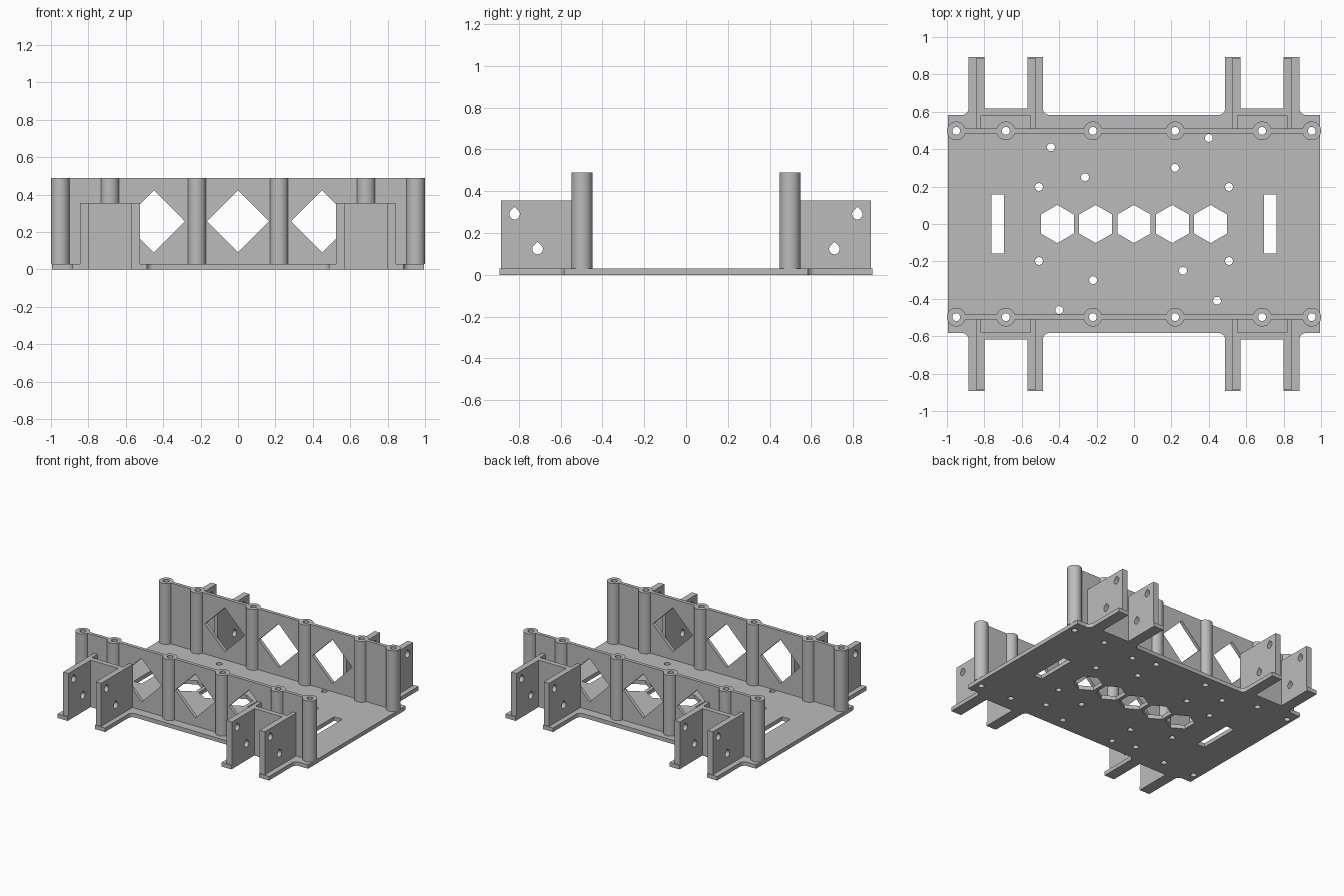
import bpy, bmesh
from math import sin, cos, pi, radians

if "Cube" in bpy.data.objects:
    bpy.data.objects.remove(bpy.data.objects["Cube"])

grey = bpy.data.materials.new("plain grey")
grey.use_nodes = True
grey.diffuse_color = (0.5, 0.5, 0.5, 1)
grey.node_tree.nodes["Principled BSDF"].inputs["Base Color"].default_value = (0.5, 0.5, 0.5, 1)

PLATE_TOP, WALL_TOP, BRACKET_TOP = 0.03, 0.49, 0.355
WALL_Y = 0.498
POST_X = [s * x for x in (0.22, 0.685, 0.95) for s in (-1, 1)]


def ngon(u, v, r, n, start=0.0):
    return [(u + r * cos(start + 2 * pi * i / n), v + r * sin(start + 2 * pi * i / n)) for i in range(n)]


def rect(u0, u1, v0, v1):
    return [(u0, v0), (u1, v0), (u1, v1), (u0, v1)]


def teardrop(u, v, r):
    arc = [(u + r * cos(a), v + r * sin(a)) for a in (radians(135 + 270 * i / 24) for i in range(25))]
    return arc + [(u, v + r * 1.41)]


def prism(name, loops, axis, lo, hi):
    """Extrude closed outlines along an axis, all into one object."""
    place = {"x": lambda u, v, w: (w, u, v),
             "y": lambda u, v, w: (u, w, v),
             "z": lambda u, v, w: (u, v, w)}[axis]
    bm = bmesh.new()
    for pts in loops:
        a = [bm.verts.new(place(u, v, lo)) for u, v in pts]
        b = [bm.verts.new(place(u, v, hi)) for u, v in pts]
        bm.faces.new(a)
        bm.faces.new(b)
        for i in range(len(a)):
            j = (i + 1) % len(a)
            bm.faces.new((a[i], a[j], b[j], b[i]))
    bmesh.ops.recalc_face_normals(bm, faces=bm.faces)
    mesh = bpy.data.meshes.new(name)
    bm.to_mesh(mesh)
    bm.free()
    mesh.materials.append(grey)
    obj = bpy.data.objects.new(name, mesh)
    bpy.context.collection.objects.link(obj)
    return obj


def combine(obj, tool, operation):
    """Apply a boolean and discard the tool."""
    mod = obj.modifiers.new("cut", "BOOLEAN")
    mod.operation, mod.solver, mod.object = operation, "EXACT", tool
    with bpy.context.temp_override(object=obj, active_object=obj):
        bpy.ops.object.modifier_apply(modifier=mod.name)
    bpy.data.objects.remove(tool)


def smooth(obj):
    bpy.ops.object.select_all(action="DESELECT")
    obj.select_set(True)
    bpy.context.view_layer.objects.active = obj
    bpy.ops.object.shade_smooth_by_angle(angle=radians(30))


# Base plate: one quarter of the outline with two filleted arms, then mirrored
R = 0.035
EDGE, STEP, TIP = 0.583, 0.618, 0.893
quarter_turn = [pi / 2 * i / 6 for i in range(7)]
quarter = [(0.995, EDGE)]
quarter += [(0.885 + R - R * sin(a), STEP - R * cos(a)) for a in quarter_turn]
quarter += [(0.885, TIP), (0.80, TIP), (0.80, STEP), (0.57, STEP), (0.57, TIP), (0.487, TIP)]
quarter += [(0.487 - R + R * cos(a), STEP - R * sin(a)) for a in quarter_turn]
half = quarter + [(-x, y) for x, y in reversed(quarter)]
outline = half + [(x, -y) for x, y in reversed(half)]
base_plate = prism("base_plate", [outline], "z", 0, PLATE_TOP)

# Plate openings: hexagons, slots, scattered screw holes, post bores
openings = [ngon(x * 0.205, 0, 0.102, 6, pi / 2) for x in range(-2, 3)]
openings += [rect(s * 0.728 - 0.034, s * 0.728 + 0.034, -0.158, 0.158) for s in (-1, 1)]
screws = [(-0.444, 0.41), (-0.262, 0.25), (-0.508, 0.198),
          (0.219, 0.30), (0.40, 0.46), (0.508, 0.198)]
openings += [ngon(s * x, s * y, 0.021, 24) for x, y in screws for s in (-1, 1)]
openings += [ngon(x, s * WALL_Y, 0.021, 24) for x in POST_X for s in (-1, 1)]
combine(base_plate, prism("plate_cutter", openings, "z", -0.1, 0.1), "DIFFERENCE")
smooth(base_plate)

# Long walls with posts, diamond windows and bores
for side, s in (("front", -1), ("back", 1)):
    y = s * WALL_Y
    wall = prism(side + "_wall", [rect(-0.95, 0.95, y - 0.013, y + 0.013)], "z", PLATE_TOP, WALL_TOP)
    diamonds = [ngon(x, 0.257, 0.166, 4) for x in (-0.45, 0, 0.45)]
    combine(wall, prism("window_cutter", diamonds, "y", y - 0.2, y + 0.2), "DIFFERENCE")
    posts = [ngon(x, y, 0.05, 48) for x in POST_X]
    combine(wall, prism("posts", posts, "z", PLATE_TOP, WALL_TOP), "UNION")
    bores = [ngon(x, y, 0.021, 24) for x in POST_X]
    combine(wall, prism("bore_cutter", bores, "z", -0.1, 0.6), "DIFFERENCE")
    smooth(wall)

# Four brackets: two drilled cheeks, a cross wall and an open pocket behind it
NEAR, POCKET, END = 0.505, 0.58, 0.885
profile = [(0.845, NEAR), (0.845, END), (0.80, END), (0.80, STEP), (0.57, STEP), (0.57, END),
           (0.525, END), (0.525, NEAR), (0.553, NEAR), (0.553, POCKET), (0.817, POCKET), (0.817, NEAR)]
for side, sy in (("front", -1), ("back", 1)):
    for hand, sx in (("right", -1), ("left", 1)):
        plan = [(sx * x, sy * y) for x, y in profile]
        bracket = prism(f"{side}_{hand}_bracket", [plan], "z", PLATE_TOP, BRACKET_TOP)
        drops = [teardrop(sy * 0.82, 0.29, 0.025), teardrop(sy * 0.71, 0.123, 0.025)]
        combine(bracket, prism("bolt_cutter", drops, "x", -1.1, 1.1), "DIFFERENCE")
        smooth(bracket)
